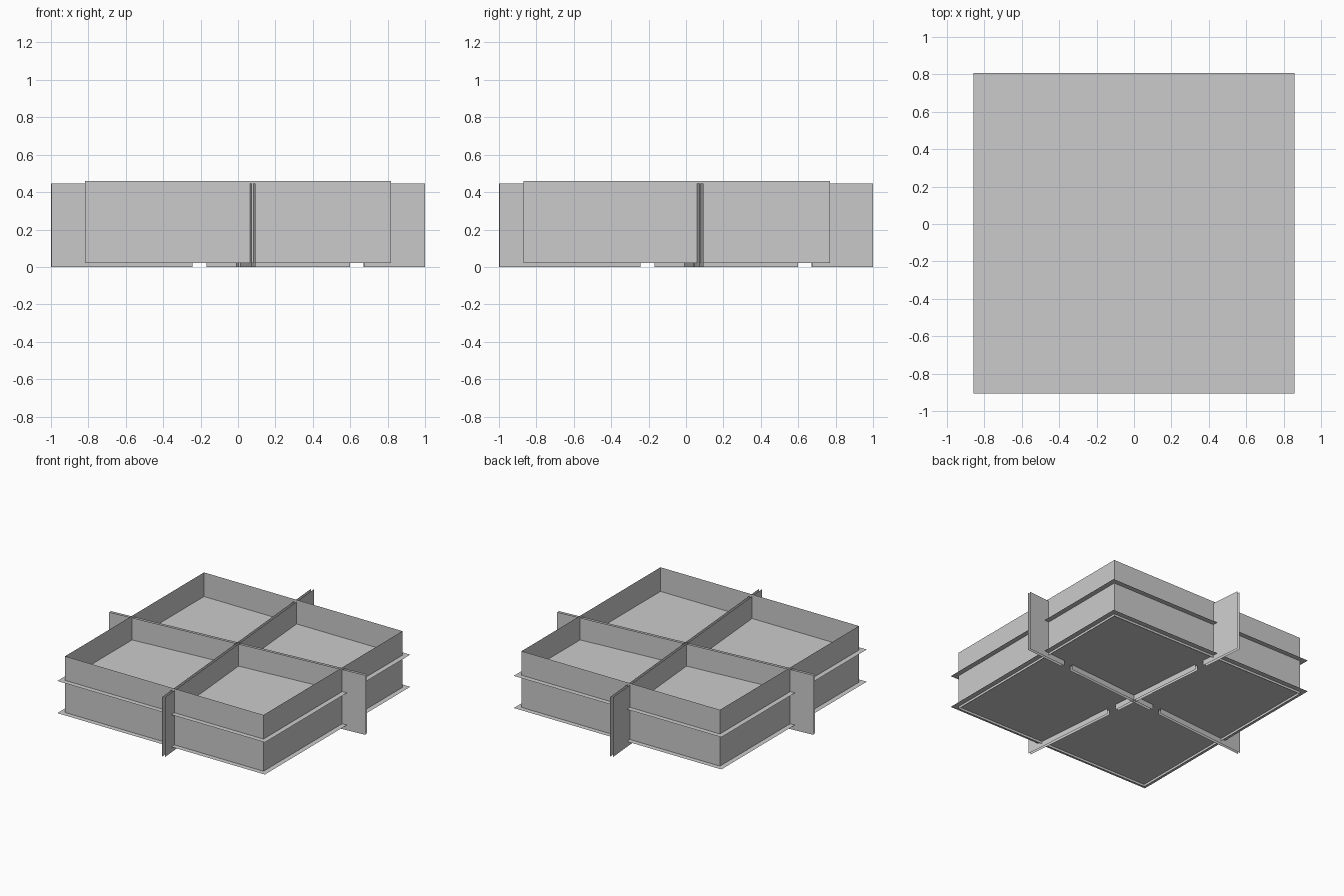
import bpy, math

if "Cube" in bpy.data.objects:
    bpy.data.objects.remove(bpy.data.objects["Cube"])

CY = -0.05          # centre of the tray in y
TILT = math.radians(4.8)   # the crossing dividers are turned slightly


def mesh_object(name, verts, faces):
    mesh = bpy.data.meshes.new(name)
    mesh.from_pydata(verts, [], faces)
    mesh.update()
    obj = bpy.data.objects.new(name, mesh)
    bpy.context.collection.objects.link(obj)
    return obj


def square(half, z):
    return [(sx * half, CY + sy * half, z)
            for sx, sy in ((-1, -1), (1, -1), (1, 1), (-1, 1))]


# Outer tray walls: thin open sheets
mesh_object("tray_walls", square(0.819, 0.022) + square(0.819, 0.46),
            [(i, (i + 1) % 4, (i + 1) % 4 + 4, i + 4) for i in range(4)])

# Lower and middle shelves, reaching a little past the walls
for name, z in (("lower_shelf", 0.04), ("middle_shelf", 0.28)):
    mesh_object(name, square(0.857, z), [(0, 1, 2, 3)])

# Crossing dividers: each a pair of parallel sheets with notches underneath
HALF, TOP, GAP, NOTCH = 1.002, 0.445, 0.01, 0.04
outline = [(-HALF, 0)]
for c in (-0.207, 0.637):
    a, b = c - 0.0375, c + 0.0375
    outline += [(a, 0), (a, NOTCH), (b, NOTCH), (b, 0)]
outline += [(HALF, 0), (HALF, TOP), (-HALF, TOP)]
n = len(outline)

for name, along_y in (("cross_divider", False), ("long_divider", True)):
    verts = []
    for side in (-GAP, GAP):
        verts += [(side, u, z) if along_y else (u, side, z) for u, z in outline]
    divider = mesh_object(name, verts, [tuple(range(n))[::-1],
                                        tuple(range(n, 2 * n))])
    divider.rotation_euler.z = TILT
